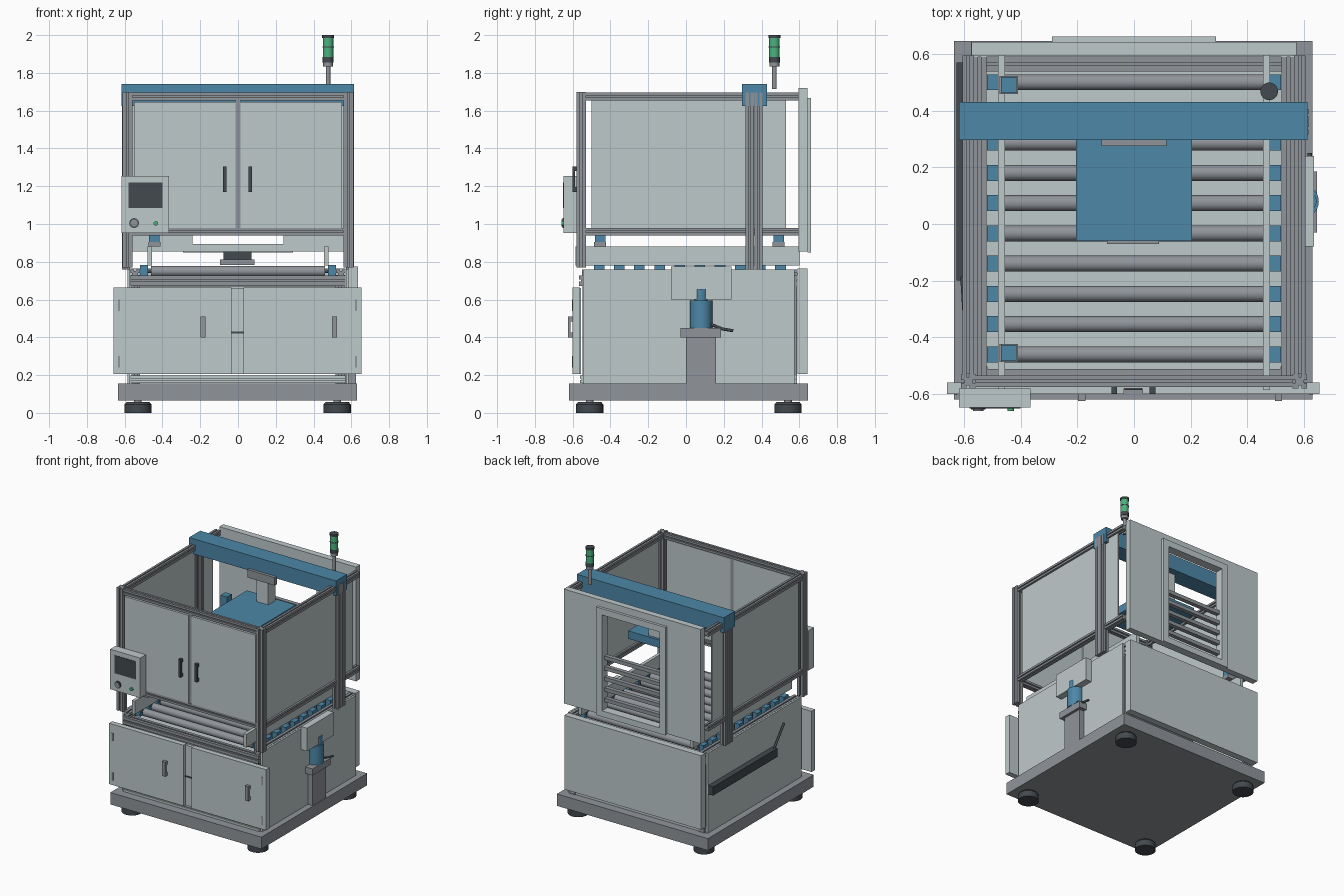
import bpy, bmesh, math
from mathutils import Vector, Matrix

if "Cube" in bpy.data.objects:
    bpy.data.objects.remove(bpy.data.objects["Cube"])


def material(name, rgb):
    m = bpy.data.materials.new(name)
    m.diffuse_color = (*rgb, 1)
    m.use_nodes = True
    m.node_tree.nodes["Principled BSDF"].inputs["Base Color"].default_value = m.diffuse_color
    return m


LIGHT = material("light grey panel", (0.52, 0.585, 0.60))
GREY = material("mid grey metal", (0.28, 0.30, 0.325))
DARK = material("dark plastic", (0.055, 0.067, 0.078))
BLUE = material("machine blue", (0.074, 0.243, 0.392))
GREEN = material("signal green", (0.07, 0.45, 0.21))
ROUND = []


def finish(name, bm, mat):
    bmesh.ops.recalc_face_normals(bm, faces=bm.faces)
    me = bpy.data.meshes.new(name)
    bm.to_mesh(me)
    bm.free()
    me.materials.append(mat)
    ob = bpy.data.objects.new(name, me)
    bpy.context.collection.objects.link(ob)
    return ob


def box(name, x, y, z, mat):
    """Box from (min, max) pairs on each axis."""
    bm = bmesh.new()
    bmesh.ops.create_cube(bm, size=1)
    for v in bm.verts:
        v.co = [a[0] + (c + 0.5) * (a[1] - a[0]) for a, c in zip((x, y, z), v.co)]
    return finish(name, bm, mat)


def rod(name, a, b, r, mat, r2=None, seg=32):
    """Cylinder or cone from point a to point b."""
    a, b = Vector(a), Vector(b)
    d = b - a
    bm = bmesh.new()
    m = Matrix.Translation((a + b) / 2) @ d.to_track_quat('Z', 'Y').to_matrix().to_4x4()
    bmesh.ops.create_cone(bm, cap_ends=True, segments=seg, radius1=r,
                          radius2=r if r2 is None else r2, depth=d.length, matrix=m)
    ob = finish(name, bm, mat)
    ROUND.append(ob)
    return ob


def profile(name, a, b, w, mat=GREY):
    """Slotted aluminium extrusion from a to b, square section of width w."""
    a, b = Vector(a), Vector(b)
    d = b - a
    h, s, n = w / 2, w * 0.1, w * 0.3
    side = [(h, -h), (h, -s), (n, -s), (n, s), (h, s)]
    pts = []
    for k in range(4):
        c, q = round(math.cos(k * math.pi / 2)), round(math.sin(k * math.pi / 2))
        pts += [(c * x - q * y, q * x + c * y) for x, y in side]
    bm = bmesh.new()
    f = bm.faces.new([bm.verts.new((x, y, 0)) for x, y in pts])
    top = bmesh.ops.extrude_face_region(bm, geom=[f])
    bmesh.ops.translate(bm, vec=(0, 0, d.length),
                        verts=[v for v in top["geom"] if isinstance(v, bmesh.types.BMVert)])
    bm.transform(Matrix.Translation(a) @ d.to_track_quat('Z', 'Y').to_matrix().to_4x4())
    return finish(name, bm, mat)


def handle(name, x, y, z0, z1, w, mat):
    """Pull handle with two standoffs, in front of plane y."""
    box(name + "_grip", (x - w / 2, x + w / 2), (y - 0.025, y - 0.012), (z0, z1), mat)
    for z in (z0, z1 - 0.025):
        box(name + "_standoff", (x - w / 2, x + w / 2), (y - 0.013, y), (z, z + 0.025), mat)


# base plate and levelling feet
box("base_plate", (-0.635, 0.63), (-0.62, 0.645), (0.065, 0.155), GREY)
for x in (-0.53, 0.525):
    for y in (-0.51, 0.54):
        rod("foot_pad", (x, y, 0), (x, y, 0.045), 0.072, DARK)
        rod("foot_top", (x, y, 0.045), (x, y, 0.058), 0.072, DARK, 0.06)
        rod("foot_stem", (x, y, 0.05), (x, y, 0.07), 0.02, GREY)

# lower cabinet frame
for sx in (-1, 1):
    for y in (-0.525, 0.565):
        profile("cabinet_post", (sx * 0.54, y, 0.15), (sx * 0.54, y, 0.73), 0.045)
    profile("cabinet_side_rail", (sx * 0.545, -0.55, 0.735), (sx * 0.545, 0.59, 0.735), 0.05)
    box("cabinet_side_panel", sorted((sx * 0.572, sx * 0.585)), (-0.545, 0.575), (0.155, 0.76), LIGHT)
for y in (-0.54, 0.565):
    profile("cabinet_cross_rail", (-0.57, y, 0.70), (0.57, y, 0.70), 0.055)
    profile("cabinet_bottom_rail", (-0.57, y, 0.178), (0.57, y, 0.178), 0.04, LIGHT)
box("cabinet_deck", (-0.56, 0.56), (-0.53, 0.58), (0.67, 0.69), LIGHT)
box("cabinet_back_panel", (-0.575, 0.57), (0.59, 0.642), (0.205, 0.765), LIGHT)

# lower doors with handles and hinges
box("cabinet_door_left", (-0.66, -0.035), (-0.60, -0.56), (0.205, 0.665), LIGHT)
box("cabinet_door_right", (0.03, 0.655), (-0.60, -0.56), (0.205, 0.665), LIGHT)
box("cabinet_door_mullion", (-0.035, 0.03), (-0.58, -0.555), (0.205, 0.66), LIGHT)
box("cabinet_door_catch", (-0.034, 0.029), (-0.585, -0.58), (0.42, 0.43), DARK)
for x in (-0.185, 0.51):
    handle("cabinet_handle", x, -0.60, 0.40, 0.51, 0.026, GREY)
for x in (-0.63, 0.625):
    for z in (0.27, 0.57):
        box("hinge", (x - 0.006, x + 0.006), (-0.604, -0.60), (z - 0.03, z + 0.03), GREY)

# roller conveyor
for i in range(10):
    y = -0.46 + i * 0.1067
    rod("roller", (-0.46, y, 0.75), (0.46, y, 0.75), 0.028, GREY)
    rod("roller_shaft", (-0.5, y, 0.75), (0.5, y, 0.75), 0.01, DARK, seg=16)
    for sx in (-1, 1):
        box("roller_bearing", sorted((sx * 0.477, sx * 0.518)), (y - 0.028, y + 0.028), (0.72, 0.782), BLUE)
for sx in (-1, 1):
    box("guide_rail", sorted((sx * 0.455, sx * 0.48)), (-0.585, 0.60), (0.78, 0.88), LIGHT)
for y in (-0.455, 0.49):
    box("sensor_bracket", (-0.475, -0.41), (y - 0.032, y + 0.032), (0.88, 0.906), GREY)
    box("sensor_column", (-0.47, -0.415), (y - 0.028, y + 0.028), (0.905, 1.28), BLUE)

# scanner in the middle of the conveyor
box("scanner_base", (-0.095, 0.088), (-0.07, 0.03), (0.782, 0.812), GREY)
box("scanner_body", (-0.078, 0.072), (-0.06, 0.02), (0.812, 0.855), DARK)

# conveyor drive on the right side
box("drive_cover", (0.585, 0.635), (-0.08, 0.24), (0.60, 0.775), LIGHT)
box("drive_post", (0.56, 0.625), (0.0, 0.16), (0.155, 0.40), GREY)
box("drive_shelf", (0.56, 0.645), (-0.03, 0.185), (0.40, 0.45), GREY)
rod("drive_motor", (0.592, 0.08, 0.45), (0.592, 0.08, 0.595), 0.06, BLUE)
rod("drive_gearhead", (0.61, 0.08, 0.59), (0.61, 0.08, 0.655), 0.034, BLUE)
rod("drive_cable", (0.62, 0.13, 0.47), (0.62, 0.19, 0.445), 0.008, DARK, seg=12)
rod("drive_cable_end", (0.62, 0.19, 0.445), (0.62, 0.25, 0.435), 0.008, DARK, seg=12)

# cable tray on the left side
box("cable_tray", (-0.627, -0.585), (-0.2, 0.57), (0.45, 0.515), DARK)
rod("cable_riser", (-0.605, -0.19, 0.51), (-0.597, -0.32, 0.65), 0.008, DARK, seg=12)

# upper enclosure frame
for sx in (-1, 1):
    x = sx * 0.585
    profile("enclosure_post", (x, -0.555, 0.77), (x, -0.555, 1.70), 0.052)
    for y in (0.338, 0.384):
        profile("gantry_post", (sx * 0.593, y, 0.76), (sx * 0.593, y, 1.695), 0.044)
    for z in (0.96, 1.675):
        profile("enclosure_side_rail", (x, -0.53, z), (x, 0.595, z), 0.04)
    box("enclosure_side_panel", sorted((sx * 0.58, sx * 0.59)), (-0.50, 0.53), (0.978, 1.657), LIGHT)
for z in (0.96, 1.675):
    profile("enclosure_front_rail", (-0.56, -0.555, z), (0.56, -0.555, z), 0.04)

# upper doors
box("enclosure_door_left", (-0.55, -0.012), (-0.575, -0.55), (0.98, 1.645), LIGHT)
box("enclosure_door_right", (0.012, 0.55), (-0.575, -0.55), (0.98, 1.645), LIGHT)
box("enclosure_door_seal", (-0.012, 0.012), (-0.57, -0.552), (0.98, 1.655), GREY)
for x in (-0.07, 0.065):
    handle("enclosure_handle", x, -0.575, 1.17, 1.305, 0.02, DARK)

# control panel
box("control_box", (-0.617, -0.365), (-0.648, -0.581), (0.953, 1.255), LIGHT)
box("control_screen", (-0.58, -0.40), (-0.651, -0.645), (1.085, 1.22), DARK)
rod("control_knob", (-0.55, -0.655, 1.005), (-0.55, -0.645, 1.005), 0.026, DARK)
rod("control_knob_cap", (-0.55, -0.66, 1.005), (-0.55, -0.65, 1.005), 0.019, GREY)
rod("control_button", (-0.435, -0.66, 1.003), (-0.435, -0.645, 1.003), 0.012, GREEN)

# rear panel around the window, window frame and slats
def ring(name, xo, xi, y, zo, zi, mat):
    box(name + "_left", (-xo, -xi), y, zo, mat)
    box(name + "_right", (xi, xo), y, zo, mat)
    box(name + "_bottom", (-xi, xi), y, (zo[0], zi[0]), mat)
    box(name + "_top", (-xi, xi), y, (zi[1], zo[1]), mat)


ring("rear_panel", 0.573, 0.24, (0.595, 0.642), (0.855, 1.72), (0.895, 1.62), LIGHT)
ring("window_frame", 0.29, 0.24, (0.642, 0.662), (0.85, 1.668), (0.895, 1.62), LIGHT)
for i in range(5):
    z = 0.965 + i * 0.08
    box("window_slat", (-0.24, 0.24), (0.60, 0.632), (z - 0.014, z + 0.014), GREY)

# gantry beam carrying the press plate
box("gantry_beam", (-0.618, 0.613), (0.297, 0.43), (1.625, 1.74), BLUE)
box("press_bracket", (-0.115, 0.115), (0.275, 0.30), (1.58, 1.64), GREY)
box("press_column", (-0.05, 0.05), (0.29, 0.38), (1.40, 1.63), LIGHT)
box("press_plate", (-0.205, 0.205), (-0.06, 0.40), (1.35, 1.41), BLUE)

# signal tower
tx, ty = 0.477, 0.468
for name, z0, z1, r, mat in (
        ("tower_pole", 1.715, 1.84, 0.012, GREY), ("tower_collar", 1.835, 1.855, 0.026, GREY),
        ("tower_base", 1.855, 1.885, 0.029, DARK), ("tower_lamp_low", 1.885, 1.935, 0.028, GREEN),
        ("tower_band", 1.935, 1.94, 0.03, DARK), ("tower_lamp_high", 1.94, 1.985, 0.028, GREEN),
        ("tower_cap", 1.985, 2.0, 0.031, DARK)):
    rod(name, (tx, ty, z0), (tx, ty, z1), r, mat)

# smooth the round parts
bpy.ops.object.select_all(action='DESELECT')
for ob in ROUND:
    ob.select_set(True)
bpy.context.view_layer.objects.active = ROUND[0]
bpy.ops.object.shade_smooth_by_angle(angle=math.radians(40))
